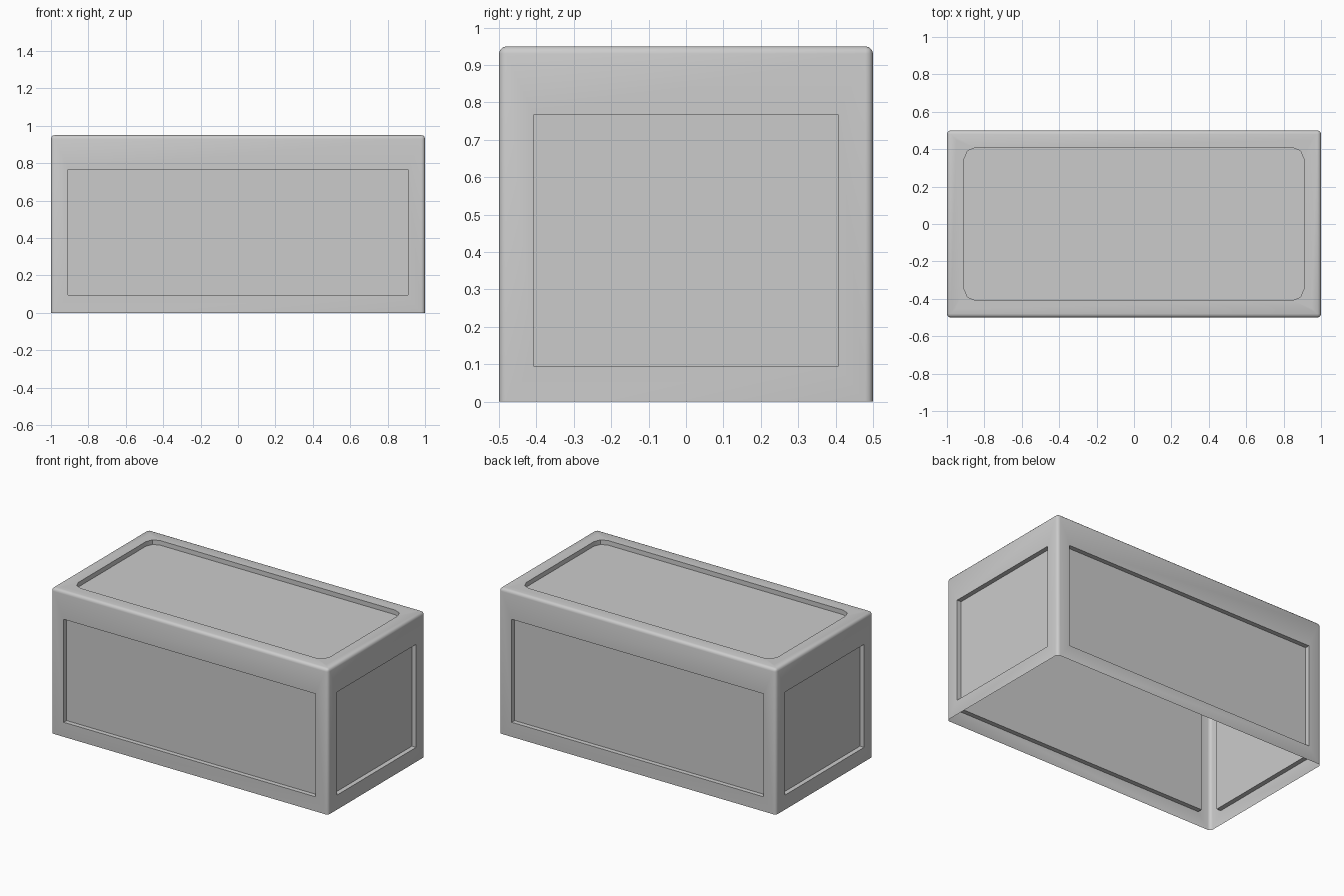
import bpy, bmesh, math
from mathutils import Vector

if "Cube" in bpy.data.objects:
    bpy.data.objects.remove(bpy.data.objects["Cube"])

W, D, H = 1.0, 0.5, 0.95      # half width, half depth, height
DEPTH = 0.03                  # recess depth
PX, PY = 0.908, 0.408         # panel half sizes
PZ0, PZ1 = 0.095, 0.767       # side panel bottom and top

bm = bmesh.new()

# Open-bottomed thin shell
bmesh.ops.create_cube(bm, size=1)
for v in bm.verts:
    v.co = Vector((v.co.x * 2 * W, v.co.y * 2 * D, (v.co.z + 0.5) * H))
bm.normal_update()
bmesh.ops.delete(bm, geom=[f for f in bm.faces if f.normal.z < -0.9], context='FACES_ONLY')
bmesh.ops.delete(bm, geom=[e for e in bm.edges if not e.link_faces], context='EDGES')

# Softened outer edges
outer = [e for e in bm.edges if len(e.link_faces) == 2]
bmesh.ops.bevel(bm, geom=outer, offset=0.02, offset_type='OFFSET', segments=3,
                profile=0.5, affect='EDGES')
bm.normal_update()


def recess(normal):
    """Inset the flat face pointing along normal and push the panel inwards."""
    n = Vector(normal)
    face = max((f for f in bm.faces if f.normal.dot(n) > 0.999), key=lambda f: f.calc_area())
    bmesh.ops.inset_individual(bm, faces=[face], thickness=0.08, depth=0)
    c = face.calc_center_median()
    for v in face.verts:
        if not n.x:
            v.co.x = math.copysign(PX, v.co.x)
        if not n.y:
            v.co.y = math.copysign(PY, v.co.y)
        if not n.z:
            v.co.z = PZ1 if v.co.z > c.z else PZ0
    floor = bmesh.ops.extrude_discrete_faces(bm, faces=[face])['faces'][0]
    for v in floor.verts:
        v.co -= n * DEPTH
    bm.normal_update()
    return floor


# Wall panels
for d in ((1, 0, 0), (-1, 0, 0), (0, 1, 0), (0, -1, 0)):
    recess(d)

# Top tray with rounded corners
tray = recess((0, 0, 1))
corners = [e for v in tray.verts for e in v.link_edges if tray not in e.link_faces]
bmesh.ops.bevel(bm, geom=corners, offset=0.06, offset_type='OFFSET', segments=2,
                profile=0.5, affect='EDGES')

mesh = bpy.data.meshes.new("panelled_box")
bm.to_mesh(mesh)
bm.free()
box = bpy.data.objects.new("panelled_box", mesh)
bpy.context.collection.objects.link(box)
bpy.context.view_layer.objects.active = box
box.select_set(True)
bpy.ops.object.shade_smooth_by_angle(angle=math.radians(40))
